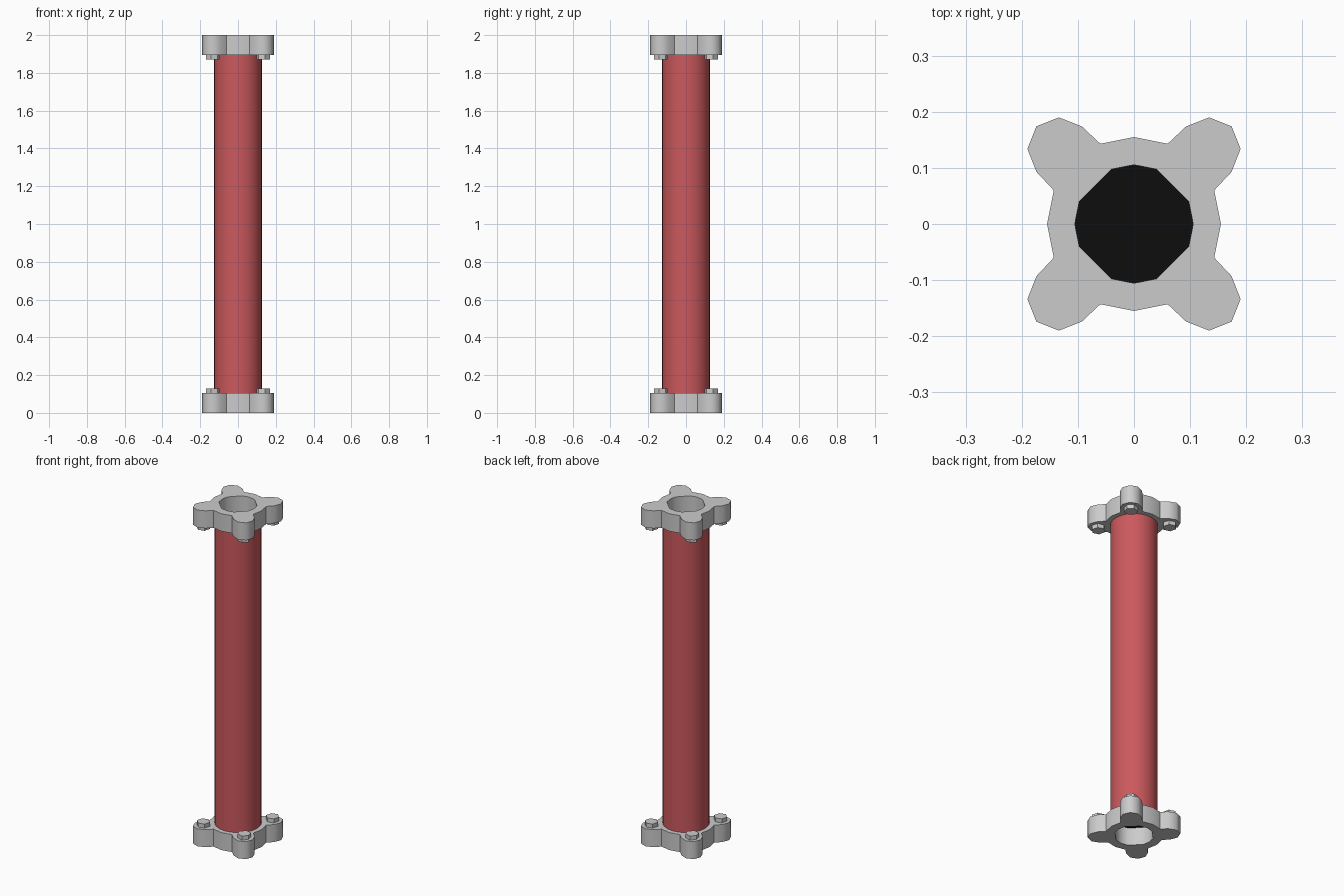
import bpy, bmesh, math
from mathutils import Matrix

if "Cube" in bpy.data.objects:
    bpy.data.objects.remove(bpy.data.objects["Cube"], do_unlink=True)


def material(name, rgb):
    m = bpy.data.materials.new(name)
    m.use_nodes = True
    m.diffuse_color = (*rgb, 1)
    m.node_tree.nodes["Principled BSDF"].inputs["Base Color"].default_value = (*rgb, 1)
    return m


GREY = material("grey metal", (0.60, 0.60, 0.60))
RED = material("red paint", (0.60, 0.10, 0.11))
BLACK = material("black", (0.004, 0.004, 0.004))

HEIGHT, FLANGE_H, LOBE = 2.0, 0.104, 0.134


def finish(name, bm, mat, angle=None):
    bmesh.ops.recalc_face_normals(bm, faces=bm.faces)
    me = bpy.data.meshes.new(name)
    bm.to_mesh(me)
    bm.free()
    me.materials.append(mat)
    ob = bpy.data.objects.new(name, me)
    bpy.context.collection.objects.link(ob)
    if angle:
        bpy.ops.object.select_all(action='DESELECT')
        ob.select_set(True)
        bpy.context.view_layer.objects.active = ob
        bpy.ops.object.shade_smooth_by_angle(angle=math.radians(angle))
    return ob


def quarter_turns(points):
    """Repeat a quarter outline four times around the z axis."""
    out = []
    for k in range(4):
        c, s = ((1, 0), (0, 1), (-1, 0), (0, -1))[k]
        out += [(c * x - s * y, s * x + c * y) for x, y in points]
    return out


# Outline from the +x axis through one lobe, and the bore without its 45 degree corners
LOBED = quarter_turns([(0.155, 0), (0.143, 0.06), (0.174, 0.093), (0.19, LOBE), (0.174, 0.174),
                       (LOBE, 0.19), (0.093, 0.174), (0.06, 0.143)])
BORE = quarter_turns([(0.1055 * math.cos(a), 0.1055 * math.sin(a))
                      for a in (0, math.pi / 8, 3 * math.pi / 8)])


def flange(name, z):
    bm = bmesh.new()
    edges = []
    for loop in (LOBED, BORE):
        vs = [bm.verts.new((x, y, z)) for x, y in loop]
        edges += [bm.edges.new((vs[i], vs[i - 1])) for i in range(len(vs))]
    bmesh.ops.triangle_fill(bm, edges=edges, use_beauty=True)
    ext = bmesh.ops.extrude_face_region(bm, geom=bm.faces[:], use_keep_orig=True)
    top = [g for g in ext["geom"] if isinstance(g, bmesh.types.BMVert)]
    bmesh.ops.translate(bm, verts=top, vec=(0, 0, FLANGE_H))
    finish(name, bm, GREY, 50)


def bolts(name, z):
    # Four hexagonal heads, one per lobe
    bm = bmesh.new()
    for k in range(4):
        m = (Matrix.Rotation(math.pi / 4 + k * math.pi / 2, 4, 'Z')
             @ Matrix.Translation((LOBE * math.sqrt(2), 0, z)))
        bmesh.ops.create_cone(bm, cap_ends=True, segments=6, radius1=0.037,
                              radius2=0.037, depth=0.028, matrix=m)
    finish(name, bm, GREY)


def bore_plug(name, z):
    # Dark disc closing the bore behind the flange
    bm = bmesh.new()
    bmesh.ops.create_circle(bm, cap_ends=True, segments=16, radius=0.115,
                            matrix=Matrix.Translation((0, 0, z)))
    finish(name, bm, BLACK)


# Main pipe
bm = bmesh.new()
bmesh.ops.create_cone(bm, cap_ends=False, segments=32, radius1=0.126, radius2=0.126,
                      depth=HEIGHT - 2 * FLANGE_H + 0.004,
                      matrix=Matrix.Translation((0, 0, HEIGHT / 2)))
finish("pipe", bm, RED, 30)

# End fittings
flange("bottom_flange", 0)
flange("top_flange", HEIGHT - FLANGE_H)
bolts("bottom_bolts", FLANGE_H + 0.010)
bolts("top_bolts", HEIGHT - FLANGE_H - 0.010)
bore_plug("bottom_bore_plug", FLANGE_H + 0.001)
bore_plug("top_bore_plug", HEIGHT - FLANGE_H - 0.001)
